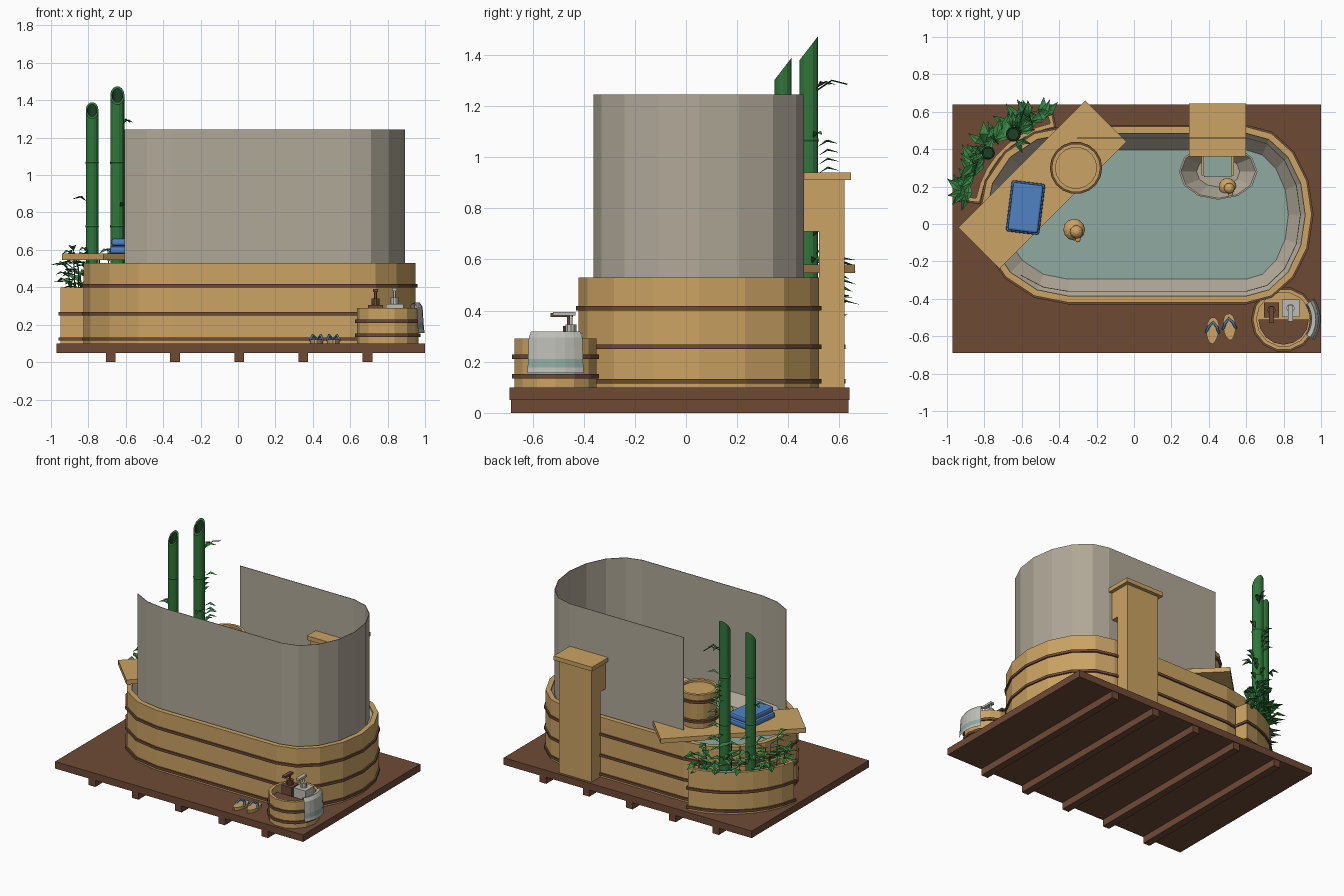
import bpy, bmesh, math, random
from math import sin, cos, radians, pi
from mathutils import Vector, Matrix

random.seed(4)
if "Cube" in bpy.data.objects:
    bpy.data.objects.remove(bpy.data.objects["Cube"])


def material(name, rgb):
    lin = [((c / 255 + 0.055) / 1.055) ** 2.4 for c in rgb] + [1]
    m = bpy.data.materials.new(name)
    m.use_nodes = True
    m.diffuse_color = lin
    m.node_tree.nodes["Principled BSDF"].inputs["Base Color"].default_value = lin
    return m


wood = material("warm wood", (203, 163, 99))
dark = material("dark wood", (110, 74, 53))
grey = material("warm grey", (176, 168, 152))
teal = material("bath water", (143, 170, 160))
blue = material("blue cloth", (80, 130, 195))
green = material("bamboo green", (48, 118, 58))
leafy = material("leaf green", (58, 138, 70))
deep = material("deep green", (30, 62, 38))
pale = material("pale cloth", (190, 190, 183))


def finish(name, bm, *mats):
    me = bpy.data.meshes.new(name)
    bm.to_mesh(me)
    bm.free()
    for m in mats:
        me.materials.append(m)
    ob = bpy.data.objects.new(name, me)
    bpy.context.collection.objects.link(ob)
    return ob


def loft(name, rings, *mats, start=False, end=False, closed=True, loop=False):
    """Skin a list of 3D rings, optionally capping the ends."""
    bm = bmesh.new()
    vs = [[bm.verts.new(p) for p in r] for r in rings]
    n = len(vs[0])
    for a, b in zip(vs, vs[1:] + (vs[:1] if loop else [])):
        for i in range(n if closed else n - 1):
            j = (i + 1) % n
            bm.faces.new((a[i], a[j], b[j], b[i]))
    if start:
        bm.faces.new(vs[0][::-1])
    if end:
        bm.faces.new(vs[-1])
    if closed:
        bmesh.ops.recalc_face_normals(bm, faces=bm.faces[:])
    return finish(name, bm, *mats)


def box(name, lo, hi, mat, angle=0):
    lo, hi = Vector(lo), Vector(hi)
    bm = bmesh.new()
    bmesh.ops.create_cube(bm, size=1)
    bmesh.ops.scale(bm, vec=hi - lo, verts=bm.verts)
    ob = finish(name, bm, mat)
    ob.location = (lo + hi) / 2
    ob.rotation_euler.z = radians(angle)
    return ob


def arc(cx, cy, rx, ry, a0, a1, n):
    return [(cx + rx * cos(radians(a0 + (a1 - a0) * i / n)),
             cy + ry * sin(radians(a0 + (a1 - a0) * i / n))) for i in range(n + 1)]


def at(pts, z):
    return [(x, y, z) for x, y in pts]


def circle(cx, cy, r, n=16):
    return lambda off=0: arc(cx, cy, r - off, r - off, 0, 360, n)[:-1]


def band(name, outline, z0, z1):
    loft(name, [at(outline(o), z) for o, z in ((.01, z0), (-.01, z0), (-.01, z1), (.01, z1))],
         dark, loop=True)


def tube(name, points, radius, mat):
    cu = bpy.data.curves.new(name, "CURVE")
    cu.dimensions = "3D"
    cu.bevel_depth, cu.bevel_resolution = radius, 1
    sp = cu.splines.new("POLY")
    sp.points.add(len(points) - 1)
    for p, q in zip(sp.points, points):
        p.co = (*q, 1)
    cu.materials.append(mat)
    ob = bpy.data.objects.new(name, cu)
    bpy.context.collection.objects.link(ob)


# Deck on five joists
box("deck", (-.97, -.69, .05), (1, .64, .1), dark)
for i in range(5):
    x = -.68 + .343 * i
    box("joist", (x - .026, -.685, 0), (x + .026, .635, .055), dark)


# Tub with hoops, lining and water
def tub_line(off=0):
    return (arc(.6, .05, .35 - off, .47 - off, -90, 90, 8)
            + arc(-.35, .05, .475 - off, .47 - off, 90, 270, 8))


loft("tub", [at(tub_line(o), z) for o, z in ((0, .1), (0, .53), (.035, .53), (.035, .5))], wood)
for z in (.115, .25, .4):
    band("tub_hoop", tub_line, z, z + .018)
loft("tub_lining", [at(tub_line(.034), .522), at(tub_line(.14), .405)], grey)
loft("water", [at(tub_line(.06), .4), at(tub_line(.125), .422)], teal, end=True)

# Privacy screen, open at one end
line = ([(-.305, .46)] + arc(.6, .05, .29, .41, 90, -90, 8)
        + arc(-.35, .05, .415, .41, 270, 232, 2))
screen = loft("screen", [at(line, .48), at(line, 1.245)], grey, closed=False)
mod = screen.modifiers.new("thickness", "SOLIDIFY")
mod.thickness, mod.offset = .004, 0

# Water tower with spout
box("tower_post", (.315, .52, .1), (.575, .62, .915), wood)
box("tower_head", (.315, .375, .71), (.575, .62, .915), wood)
box("tower_cap", (.295, .36, .91), (.6, .645, .94), wood)
box("spout_floor", (.36, .26, .75), (.535, .4, .765), wood)
for x in (.36, .52):
    box("spout_side", (x, .26, .75), (x + .015, .4, .82), wood)
box("spout_water", (.375, .258, .765), (.52, .4, .79), teal)
box("falling_water", (.375, .25, .42), (.52, .258, .79), teal)


# Basin under the spout
def basin(s, z):
    return at(arc(.45, .28, .21 * s, .15 * s, 0, 360, 12)[:-1], z)


loft("basin", [basin(.6, .43), basin(1, .54), basin(.95, .54), basin(.55, .445)], grey,
     start=True, end=True)

# Board across the tub, round stool and folded towel
box("board", (-.97, .055, .547), (-.01, .367, .58), wood, 45)
stool = circle(-.31, .3, .13, 18)
loft("stool", [at(stool(o), z) for o, z in ((.02, .58), (0, .83), (.02, .83), (.02, .815))],
     wood, start=True, end=True)
for z in (.63, .77):
    band("stool_hoop", stool, z, z + .018)
for z, g in ((.58, 0), (.622, .008)):
    t = box("towel_fold", (-.67 + g, -.05 + g, z), (-.49 - g, .225 - g, z + .04), blue, -7)
    b = t.modifiers.new("soft edge", "BEVEL")
    b.width, b.segments = .012, 2

# Little floating ducks
for x, y, z, s in ((-.32, -.03, .44, 1), (.5, .2, .47, .8)):
    bm = bmesh.new()
    for r, p, sc in ((.058, (0, 0, .02), (1, 1, .7)), (.036, (.012, -.012, .085), (1, 1, 1)),
                     (.015, (.02, -.05, .08), (1, 1.2, .5))):
        bmesh.ops.create_uvsphere(bm, u_segments=12, v_segments=8, radius=r,
                                  matrix=Matrix.Translation(p) @ Matrix.Diagonal((*sc, 1)))
    duck = finish("floating_duck", bm, wood)
    duck.location, duck.scale = (x, y, z), (s, s, s)


# Curved planter hugging the tub
def planter_line(off=0):
    e = off * 100
    out = arc(-.35, .05, .605 - off, .57 - off, 99 + e, 172 - e, 7)
    return out + arc(-.35, .05, .48 + off, .475 + off, 172 - e, 99 + e, 7)


loft("planter", [at(planter_line(o), z) for o, z in ((0, .1), (0, .4), (.022, .4), (.022, .36))],
     wood)
loft("soil", [at(planter_line(.02), .365)], dark, end=True)
for z in (.115, .25):
    band("planter_hoop", planter_line, z, z + .018)

# Bamboo poles with slanted hollow ends
for x, y, r, top in ((-.78, .38, .034, 1.39), (-.645, .48, .038, 1.475)):
    def pole(f, base, slope=0):
        return [(px, py, base + slope * (py - y - r)) for px, py in circle(x, y, r * f, 14)()]
    loft("bamboo", [pole(1, .36), pole(1, top, 1.3), pole(.75, top, 1.3)], green)
    loft("bamboo_hollow", [pole(.75, top, 1.3), pole(.75, top - .12)], deep, end=True)
    for z in (.72, 1.06):
        loft("bamboo_joint", [pole(1, z), pole(1.06, z + .006), pole(1, z + .012)], green)
bpy.context.view_layer.update()


# Leaves: each one a folded, drooping blade
def leaves(name, specs, mat):
    bm = bmesh.new()
    for p, az, length, rise in specs:
        d, s = Vector((cos(az), sin(az), 0)), Vector((-sin(az), cos(az), 0))
        up, w = Vector((0, 0, 1)), length * .2
        mid = p + d * length * .45 + up * rise
        tip = p + d * length + up * rise * .6
        pts = [p, mid + s * w + up * .008, tip, mid - s * w + up * .008, mid]
        v = [bm.verts.new((max(q.x, -1), min(q.y, .69), q.z)) for q in pts]
        for a, b in ((0, 1), (1, 2), (2, 3), (3, 0)):
            bm.faces.new((v[a], v[b], v[4]))
    finish(name, bm, mat)


plants, shade = [], []
for i in range(12):
    a = radians(105 + 62 * i / 11)
    root = Vector((-.35 + .55 * cos(a), .05 + .52 * sin(a), .37))
    lean = Vector((cos(a), sin(a), 0)) * random.uniform(0, .05)
    h = random.uniform(.1, .24)
    tube("stem", [root, root + lean * .6 + Vector((0, 0, h * .6)), root + lean + Vector((0, 0, h))],
         .003, green)
    for k in range(7):
        t = (k + 1) / 7
        spec = (root + lean * t + Vector((0, 0, h * t)), a + random.uniform(-1.8, 1.8),
                random.uniform(.08, .13), random.uniform(-.01, .045))
        (shade if k % 4 == 0 else plants).append(spec)
for i in range(16):
    z = .55 + .035 * i
    az = radians(random.uniform(10, 110))
    plants.append((Vector((-.645 + .036 * cos(az), .48 + .036 * sin(az), z)), az, .085, .02))
for x, y, z, az in ((-.81, .38, .86, 175), (-.63, .45, .83, -40), (-.62, .51, 1.27, 70)):
    for k in (-25, 25):
        shade.append((Vector((x, y, z)), radians(az + k), .08, .02))
leaves("foliage", plants, leafy)
leaves("shaded_foliage", shade, green)
tube("twig", [(-.63, .51, 1.26), (-.6, .57, 1.3), (-.58, .63, 1.285)], .003, deep)

# Bath basket with hoops and a wooden bowl inside
basket = circle(.8, -.51, .165, 14)
loft("basket", [at(basket(o), z) for o, z in ((0, .1), (0, .29), (.02, .29), (.02, .2))],
     wood, end=True)
for z in (.135, .21):
    band("basket_hoop", basket, z, z + .018)
loft("wooden_bowl", [at(arc(.8, -.51, .135, .135, 180, 360, 8), z) for z in (.2, .25)],
     dark, end=True)

# Pump bottles
for x, y, w, top, mat in ((.735, -.46, .04, .305, dark), (.837, -.45, .047, .31, pale)):
    box("bottle", (x - w, y - w, .2), (x + w, y + w, top), mat)
    loft("bottle_neck", [at(circle(x, y, .022, 10)(), z) for z in (top, top + .035)], mat, end=True)
    tube("pump_stem", [(x, y, top), (x, y, top + .08)], .007, mat)
    box("pump_head", (x - .014, y - .07, top + .07), (x + .014, y + .018, top + .085), mat)

# Striped cloth draped over the basket rim
profile = ((.198, .155), (.195, .178), (.192, .21), (.187, .295),
           (.172, .318), (.15, .31), (.14, .23))
cloth = loft("draped_cloth", [at(arc(.8, -.51, r, r, -34, 34, 6), z) for r, z in profile],
             pale, teal, closed=False)
for f in cloth.data.polygons:
    f.material_index = int(.178 < f.center.z < .21 and f.center.x > .9)

# Pair of sandals
for x, y, tilt in ((.42, -.57, -4), (.51, -.55, 4)):
    def local(u, v, z):
        t = radians(tilt)
        return (x + u * cos(t) - v * sin(t), y + u * sin(t) + v * cos(t), z)
    sole = [(u * (1 + v * 2), v) for u, v in arc(0, 0, .034, .072, 0, 360, 14)[:-1]]
    loft("sandal_sole", [[local(u, v, z) for u, v in sole] for z in (.1, .122)], wood, end=True)
    tube("sandal_strap", [local(*p) for p in ((-.034, -.01, .115), (-.022, .02, .145), (0, .045, .122),
                                              (.022, .02, .145), (.034, -.01, .115))], .007, blue)
